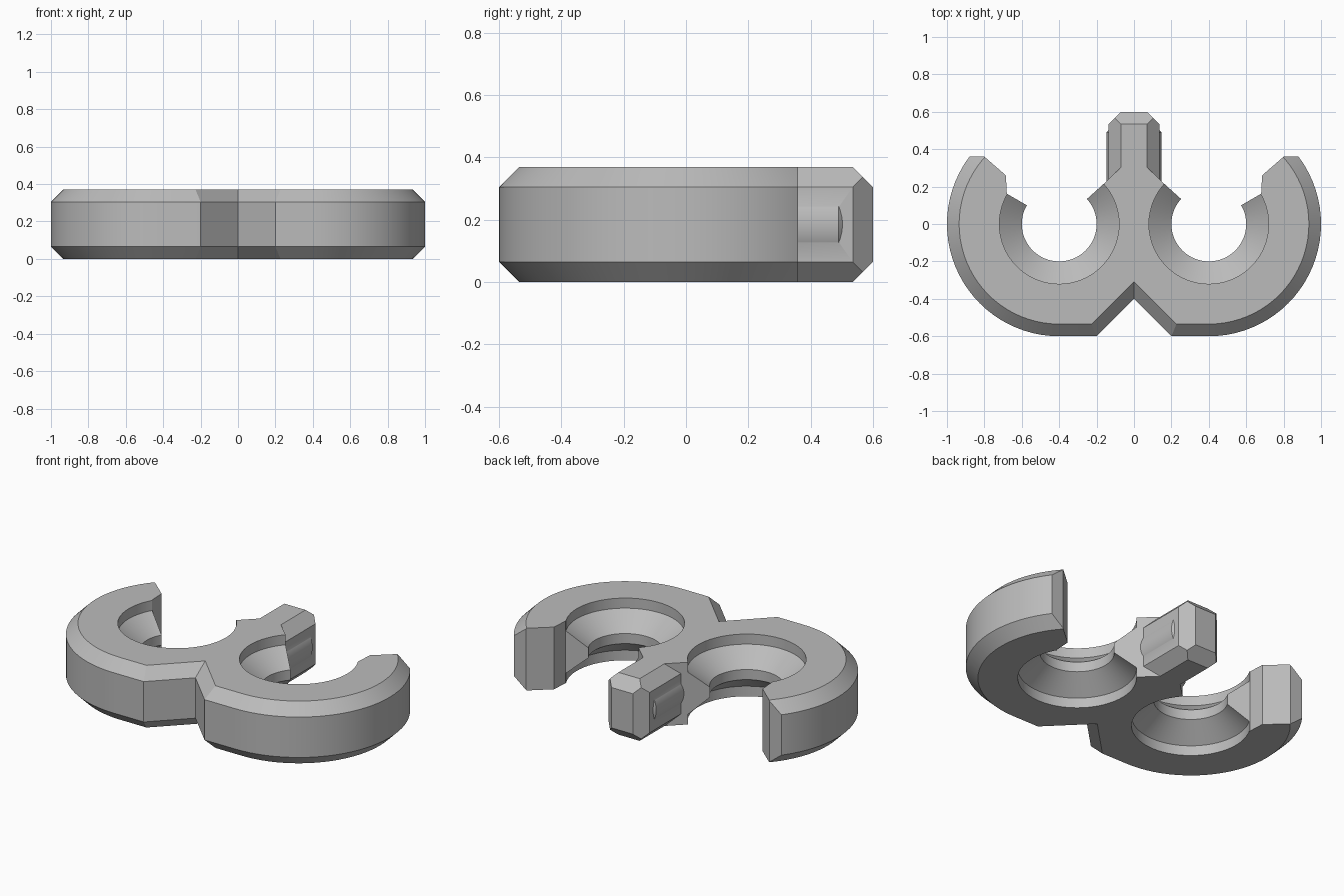
import bpy, bmesh
from math import sin, cos, pi, radians

cube = bpy.data.objects.get("Cube")
if cube:
    bpy.data.objects.remove(cube, do_unlink=True)

HEIGHT, CHAMFER, MID = 0.37, 0.065, 0.185
HOLE_X, OUTER_R = 0.4, 0.6

grey = bpy.data.materials.new("plain grey")
grey.use_nodes = True
colour = (0.5, 0.5, 0.5, 1)
grey.diffuse_color = colour
grey.node_tree.nodes["Principled BSDF"].inputs["Base Color"].default_value = colour


def make_object(name, bm):
    bmesh.ops.recalc_face_normals(bm, faces=bm.faces)
    mesh = bpy.data.meshes.new(name)
    bm.to_mesh(mesh)
    bm.free()
    mesh.materials.append(grey)
    obj = bpy.data.objects.new(name, mesh)
    bpy.context.collection.objects.link(obj)
    return obj


def loft(name, rings):
    """Solid skinned through rings of equal point count, capped at both ends."""
    bm = bmesh.new()
    loops = [[bm.verts.new(p) for p in ring] for ring in rings]
    n = len(loops[0])
    for a, b in zip(loops, loops[1:]):
        for i in range(n):
            j = (i + 1) % n
            bm.faces.new((a[i], a[j], b[j], b[i]))
    bm.faces.new(loops[0])
    bm.faces.new(loops[-1])
    return make_object(name, bm)


def combine(target, other, operation):
    mod = target.modifiers.new(operation.title(), 'BOOLEAN')
    mod.operation, mod.object, mod.solver = operation, other, 'EXACT'
    bpy.context.view_layer.objects.active = target
    bpy.ops.object.modifier_apply(modifier=mod.name)
    bpy.data.objects.remove(other, do_unlink=True)


# Outline of the twin-lobed plate, inset by d, with the notch at the front
def plate_ring(d, z):
    r, steps = OUTER_R - d, 40
    half = [(0.2 + 0.414 * d, -r)]
    for i in range(steps + 1):
        a = -pi / 2 + pi * i / steps
        half.append((HOLE_X + r * cos(a), r * sin(a)))
    notch = [(0, -0.4 + 1.414 * d)]
    outline = notch + half + [(-x, y) for x, y in reversed(half)]
    return [(x, y, z) for x, y in outline]


# Chamfered plate
body = loft("double_clip", [
    plate_ring(CHAMFER, 0), plate_ring(0, CHAMFER),
    plate_ring(0, HEIGHT - CHAMFER), plate_ring(CHAMFER, HEIGHT)])

# Waisted holes and the openings behind them
hole_profile = [(0.32, -0.1), (0.32, 0.06), (0.2, 0.155),
                (0.2, 0.215), (0.32, 0.31), (0.32, 0.5)]
opening = [(0.4, 0), (0.68, 0.162), (0.685, 0.26), (0.8, 0.36), (1.2, 0.36),
           (1.2, 0.9), (-0.01, 0.9), (-0.01, 0.38), (0.165, 0.212)]
for side in (1, -1):
    hole = loft("hole_cutter", [
        [(side * HOLE_X + r * cos(2 * pi * i / 64), r * sin(2 * pi * i / 64), z)
         for i in range(64)] for r, z in hole_profile])
    combine(body, hole, 'DIFFERENCE')
    gap = loft("opening_cutter", [[(side * x, y, z) for x, y in opening]
                                  for z in (-0.1, 0.5)])
    combine(body, gap, 'DIFFERENCE')

# Rear stem with mitred chamfers at its free end
bm = bmesh.new()
w, c, h = 0.135, CHAMFER, HEIGHT / 2
for sx in (1, -1):
    for sz in (1, -1):
        for x, y, z in ((w, 0.205, h - c), (w - c, 0.205, h),
                        (w, 0.6 - c, h - c), (w - c, 0.6 - c, h),
                        (w - c, 0.6, h - c),
                        (w - c / 2, 0.6 - c / 2, h - c / 2)):
            bm.verts.new((sx * x, y, MID + sz * z))
bmesh.ops.convex_hull(bm, input=bm.verts)
bmesh.ops.dissolve_limit(bm, angle_limit=radians(1), verts=bm.verts, edges=bm.edges)
stem = make_object("stem", bm)

# Round core that bulges slightly from both stem sides
core = loft("stem_core", [
    [(r * cos(2 * pi * i / 96), y, MID + r * sin(2 * pi * i / 96)) for i in range(96)]
    for r, y in ((0.147, 0.212), (0.147, 0.49), (0.117, 0.52))])
combine(stem, core, 'UNION')
combine(body, stem, 'UNION')

bpy.ops.object.select_all(action='DESELECT')
body.select_set(True)
bpy.context.view_layer.objects.active = body
bpy.ops.object.shade_smooth_by_angle(angle=radians(25))
